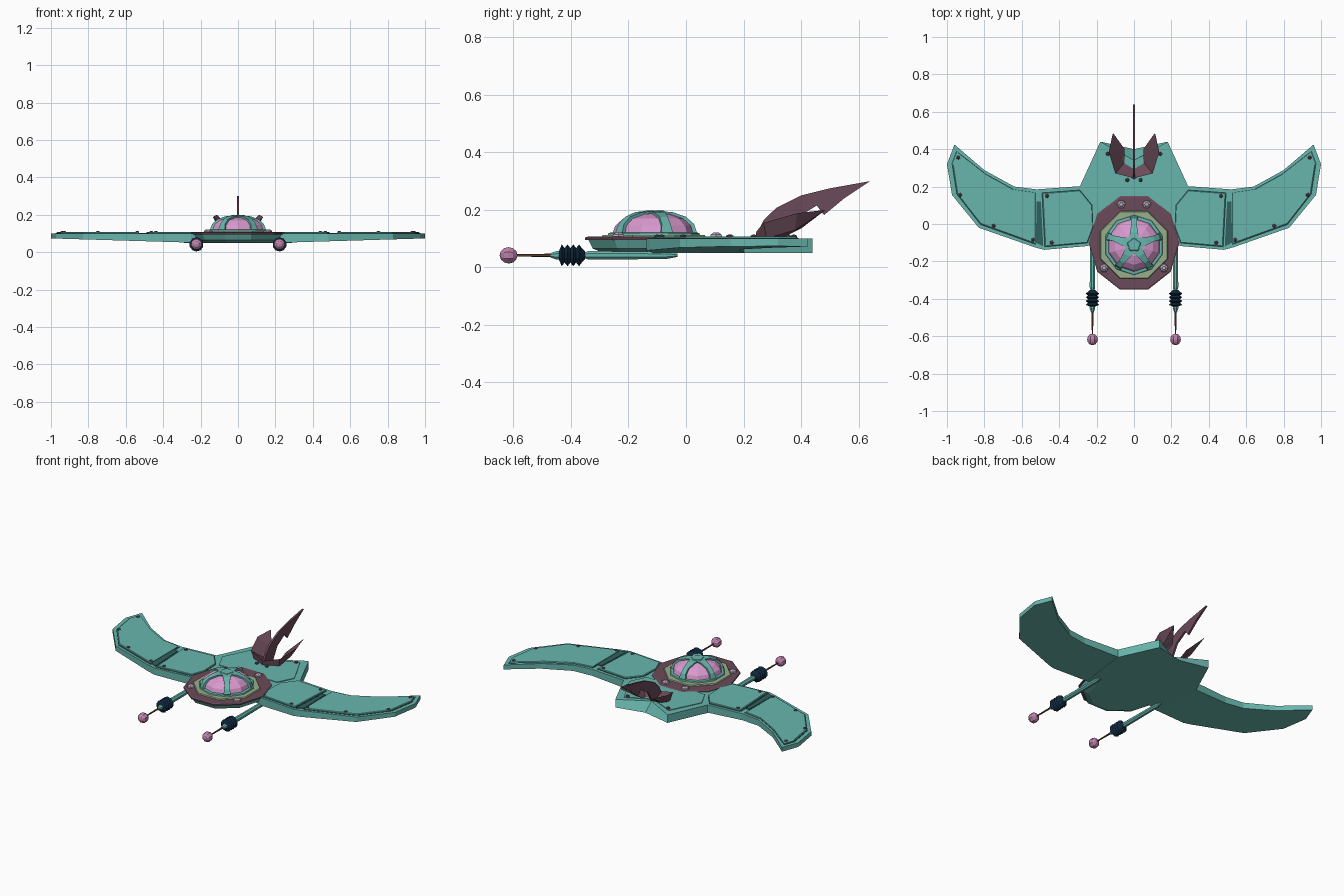
import bpy, bmesh
from math import sin, cos, pi

cube = bpy.data.objects.get("Cube")
if cube:
    bpy.data.objects.remove(cube)


def material(name, rgb):
    m = bpy.data.materials.new(name)
    m.use_nodes = True
    m.diffuse_color = (*rgb, 1)
    m.node_tree.nodes["Principled BSDF"].inputs["Base Color"].default_value = (*rgb, 1)
    return m


TEAL = material("teal", (.14, .47, .42))
TRIM = material("dark teal trim", (.03, .12, .115))
PLUM = material("plum", (.145, .07, .1))
SAGE = material("sage green", (.31, .43, .26))
PINK = material("dome pink", (.7, .32, .62))
ROSE = material("dusty rose", (.5, .22, .4))
LILAC = material("pale lilac", (.5, .4, .52))
NAVY = material("navy", (.005, .02, .045))
BROWN = material("brown", (.16, .07, .04))


def loft(name, rings, mat):
    """Skin rings of equal length into a closed solid."""
    bm = bmesh.new()
    rows = [[bm.verts.new(p) for p in r] for r in rings]
    n = len(rows[0])
    for a, b in zip(rows, rows[1:]):
        for i in range(n):
            j = (i + 1) % n
            bm.faces.new((a[i], a[j], b[j], b[i]))
    bm.faces.new(rows[0])
    bm.faces.new(rows[-1])
    bmesh.ops.remove_doubles(bm, verts=bm.verts, dist=1e-5)
    bmesh.ops.recalc_face_normals(bm, faces=bm.faces)
    me = bpy.data.meshes.new(name)
    bm.to_mesh(me)
    bm.free()
    me.materials.append(mat)
    ob = bpy.data.objects.new(name, me)
    bpy.context.collection.objects.link(ob)
    return ob


def lathe_z(name, profile, mat, n, x=0, y=0, phase=0, sx=1):
    ang = [phase + 2 * pi * i / n for i in range(n)]
    return loft(name, [[(x + sx * r * cos(a), y + r * sin(a), z) for a in ang]
                       for r, z in profile], mat)


def lathe_y(name, profile, mat, n, x, z):
    ang = [2 * pi * (i + .5) / n for i in range(n)]
    return loft(name, [[(x + r * cos(a), y, z + r * sin(a)) for a in ang]
                       for r, y in profile], mat)


def panel(name, pts, s):
    """Raised panel with a dark seam around its foot."""
    cx = sum(p[0] for p in pts) / len(pts)
    cy = sum(p[1] for p in pts) / len(pts)

    def ring(k, z):
        return [(s * (cx + (x - cx) * k), cy + (y - cy) * k, z) for x, y in pts]
    loft(name + "_seam", [ring(1.03, .098), ring(1.03, .102)], TRIM)
    loft(name, [ring(1, .1), ring(1, .105), ring(.98, .108)], TEAL)


# Central hull with a sloping notch at the tail
half = [(.2, -.1), (.25, -.117), (.29, .2), (.18, .44)]
mirror = [(-x, y) for x, y in reversed(half)]
loft("center_hull", [[(x, y, .05) for x, y in half + [(0, .4)] + mirror],
                     [(x, y, .1) for x, y in half + [(0, .34)] + mirror]], TEAL)
loft("tail_panel", [[(x, y, z) for x, y in
     [(.2, .1), (.25, .2), (.155, .39), (0, .32), (-.155, .39), (-.25, .2), (-.2, .1)]]
     for z in (.099, .104)], TEAL)

# Wings, panels, seam strips and studs
wing = [(.2, -.1), (.25, -.118), (.48, -.138), (.53, -.125), (.83, -.02), (.973, .155),
        (1, .32), (.96, .425), (.8, .288), (.64, .2), (.52, .185), (.29, .202), (.2, .2)]
outer = [(.53, -.105), (.82, 0), (.945, .16), (.97, .32), (.945, .385),
         (.79, .265), (.645, .185), (.53, .168)]
inner = [(.22, -.02), (.25, -.1), (.475, -.12), (.49, .165), (.29, .18), (.225, .1)]
studs = [(.94, .355), (.93, .155), (.75, -.01), (.54, -.085), (.465, .15),
         (.44, -.1), (.14, .375), (.035, .235)]
for side, s in (("left", 1), ("right", -1)):
    loft(side + "_wing", [[(s * x, y, .05 + .03 * (x - .2)) for x, y in wing],
                          [(s * x, y, .1) for x, y in wing]], TEAL)
    panel(side + "_outer_panel", outer, s)
    panel(side + "_inner_panel", inner, s)
    seam = [(.485, -.12), (.525, -.1), (.52, .12), (.498, .12)]
    loft(side + "_wing_seam", [[(s * x, y, z) for x, y in seam] for z in (.099, .104)], TRIM)
    for x, y in studs:
        lathe_z(side + "_stud", [(.012, .1), (.011, .11), (.004, .114)], PLUM, 5, s * x, y)

# Saucer body, deck and rings
lathe_z("saucer_hull", [(.2, .052), (.235, .065), (.252, .096)], TEAL, 10, 0, -.1, 0, .93)
lathe_z("saucer_deck", [(.264, .095), (.264, .103), (.255, .107)], PLUM, 10, 0, -.1, 0, .92)
lathe_z("sage_ring", [(.197, .104), (.192, .113)], SAGE, 8, 0, -.112, pi / 8)
lathe_z("dome_collar", [(.162, .108), (.158, .12), (.14, .122)], TEAL, 10, 0, -.112, pi / 10)

# Dome and its five-armed star
DOME_Y = -.112
dome = [(.144, .116), (.134, .145), (.106, .17), (.06, .186), (.015, .19)]
lathe_z("dome", dome, PINK, 10, 0, DOME_Y, pi / 10)
widths = [.021, .016, .015, .021, .03]
for k in range(5):
    a = pi / 2 + 2 * pi * k / 5
    c, t = cos(a), sin(a)
    rings = []
    for (r, z), w in zip(dome, widths):
        rings.append([(c * q - t * v, DOME_Y + t * q + c * v, h) for q, v, h in
                      ((r - .012, -w, z - .012), (r + .006, -w, z + .006),
                       (r + .006, w, z + .006), (r - .012, w, z - .012))])
    loft("star_arm", rings, TEAL)
lathe_z("star_hub", [(.045, .188), (.035, .198)], TEAL, 5, 0, DOME_Y, pi / 2)

# Shell ornaments on the deck
for x, y in ((.068, .105), (.16, -.235)):
    for s in (1, -1):
        lathe_z("deck_shell", [(.024, .105), (.022, .114), (.01, .122)], LILAC, 6, s * x, y)

# Front booms
coil = [(.015, -.442)]
for i in range(4):
    y = -.432 + .02 * i
    coil += [(.038, y), (.025, y + .01)]
coil.append((.015, -.352))
for side, s in (("left", 1), ("right", -1)):
    x, z = s * .222, .042
    lathe_y(side + "_boom", [(.006, -.03), (.014, -.07), (.016, -.34), (.012, -.35),
                             (.016, -.45), (.008, -.472)], TEAL, 8, x, z)
    lathe_y(side + "_coil", coil, NAVY, 10, x, z)
    lathe_y(side + "_rod", [(.006, -.46), (.004, -.6)], BROWN, 6, x, z)
    ball = [(max(.031 * sin(pi * i / 6), .001), -.617 - .031 * cos(pi * i / 6))
            for i in range(7)]
    lathe_y(side + "_ball", ball, ROSE, 8, x, z)

# Tail: upright blade and two curled side fins
blade = [(.24, .1), (.27, .165), (.315, .208), (.4, .25), (.5, .275), (.64, .3),
         (.55, .24), (.48, .182), (.455, .215), (.38, .17), (.34, .1)]
loft("tail_blade", [[(x, y, z) for y, z in blade] for x in (-.006, .006)], PLUM)
for side, s in (("left", 1), ("right", -1)):
    stations = [[(0, .245, .125), (0, .24, .1), (0, .3, .1)],
                [(.1, .27, .155), (.085, .28, .1), (.05, .33, .1)],
                [(.135, .385, .188), (.1, .38, .13), (.05, .4, .135)],
                [(.114, .482, .2), (.111, .482, .197), (.11, .484, .199)]]
    loft(side + "_tail_fin", [[(s * x, y, z) for x, y, z in st] for st in stations], PLUM)
